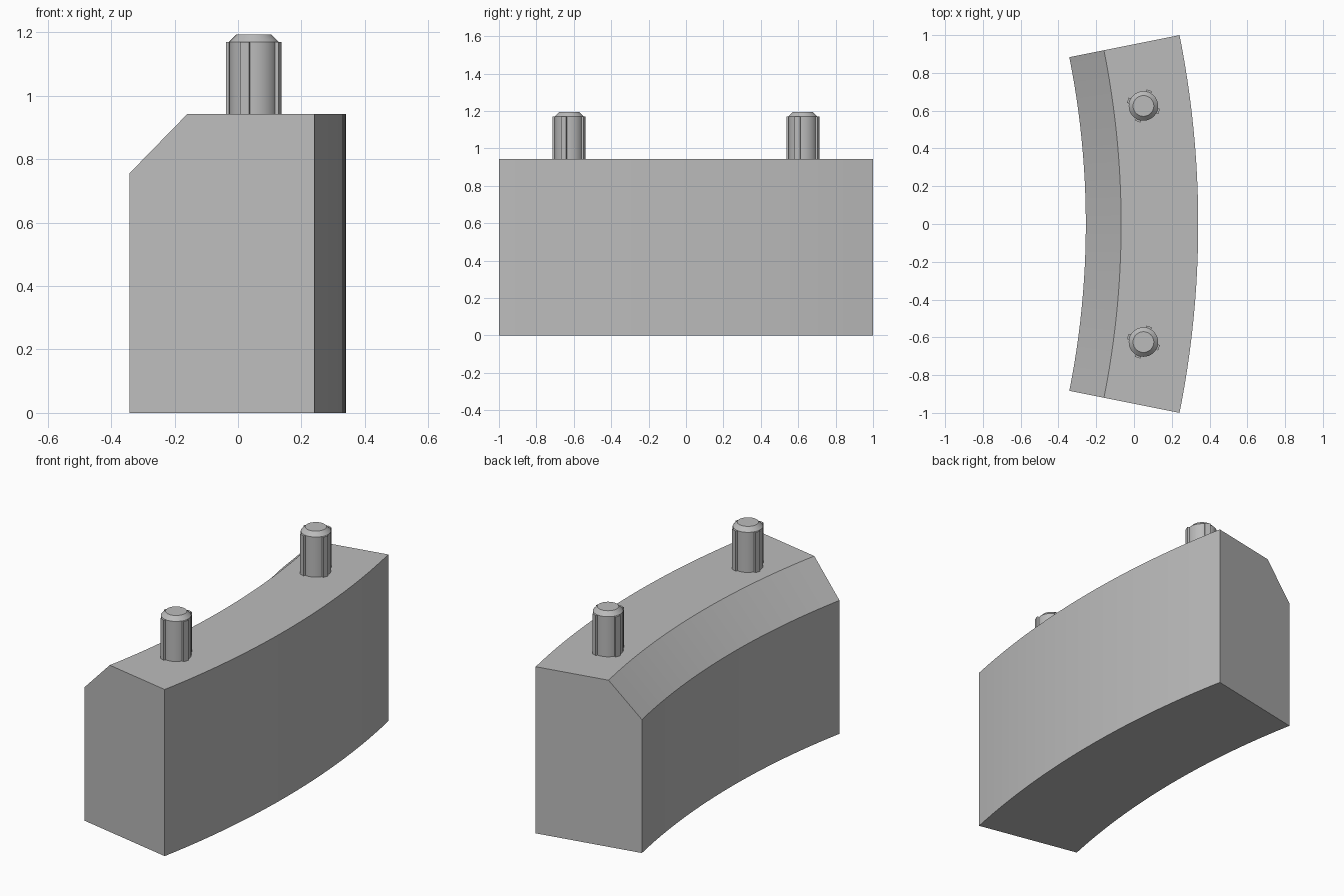
import bpy, bmesh, math
from mathutils import Matrix, Vector

cube = bpy.data.objects.get("Cube")
if cube:
    bpy.data.objects.remove(cube, do_unlink=True)

grey = bpy.data.materials.new("plain grey")
grey.use_nodes = True
colour = (0.5, 0.5, 0.5, 1)
grey.diffuse_color = colour
grey.node_tree.nodes["Principled BSDF"].inputs["Base Color"].default_value = colour


def finish(bm, name, location=(0, 0, 0)):
    bmesh.ops.recalc_face_normals(bm, faces=bm.faces)
    mesh = bpy.data.meshes.new(name)
    bm.to_mesh(mesh)
    bm.free()
    mesh.materials.append(grey)
    ob = bpy.data.objects.new(name, mesh)
    ob.location = location
    bpy.context.collection.objects.link(ob)
    bpy.ops.object.select_all(action="DESELECT")
    ob.select_set(True)
    bpy.context.view_layer.objects.active = ob
    bpy.ops.object.shade_smooth_by_angle(angle=math.radians(25))
    return ob


# Curved block: chamfered cross-section swept along a shallow arc
TOP = 0.943
OUTER, INNER, CHAMFER = 5.1, 4.505, 4.692
CENTRE_X = 0.34 - OUTER
HALF_ANGLE = math.asin(1 / OUTER)
STEPS = 24
profile = [(INNER, 0), (OUTER, 0), (OUTER, TOP), (CHAMFER, TOP), (INNER, 0.755)]

bm = bmesh.new()
rings = []
for i in range(STEPS + 1):
    a = HALF_ANGLE * (2 * i / STEPS - 1)
    rings.append([bm.verts.new((CENTRE_X + r * math.cos(a), r * math.sin(a), z))
                  for r, z in profile])
n = len(profile)
for a, b in zip(rings, rings[1:]):
    for k in range(n):
        bm.faces.new((a[k], a[(k + 1) % n], b[(k + 1) % n], b[k]))
bm.faces.new(rings[0])
bm.faces.new(rings[-1])
finish(bm, "curved_block")


# Pegs: round pin with a bevelled tip and four thin grip ribs
PIN_R, TIP_R, RIB_R = 0.078, 0.055, 0.088
SHOULDER, TIP = 1.17, 1.193
BASE = TOP - 0.02


def add_peg(name, y):
    bm = bmesh.new()
    for r1, r2, z0, z1 in ((PIN_R, PIN_R, BASE, SHOULDER), (PIN_R, TIP_R, SHOULDER, TIP)):
        bmesh.ops.create_cone(bm, cap_ends=True, segments=32, radius1=r1, radius2=r2,
                              depth=z1 - z0,
                              matrix=Matrix.Translation((0, 0, (z0 + z1) / 2)))
    # Drop the two hidden caps at the shoulder and weld the pin to its tip
    hidden = [f for f in bm.faces if len(f.verts) > 4
              and abs(f.calc_center_median().z - SHOULDER) < 0.001]
    bmesh.ops.delete(bm, geom=hidden, context="FACES_ONLY")
    bmesh.ops.remove_doubles(bm, verts=bm.verts, dist=0.0001)
    for k in range(4):
        turn = Matrix.Rotation(math.radians(70 + 90 * k), 4, "Z")
        middle = Vector(((RIB_R + 0.06) / 2, 0, (BASE + SHOULDER) / 2))
        size = Matrix.Diagonal((RIB_R - 0.06, 0.03, SHOULDER - BASE, 1))
        bmesh.ops.create_cube(bm, size=1, matrix=turn @ Matrix.Translation(middle) @ size)
    finish(bm, name, (0.05, y, 0))


add_peg("front_peg", -0.625)
add_peg("back_peg", 0.625)
